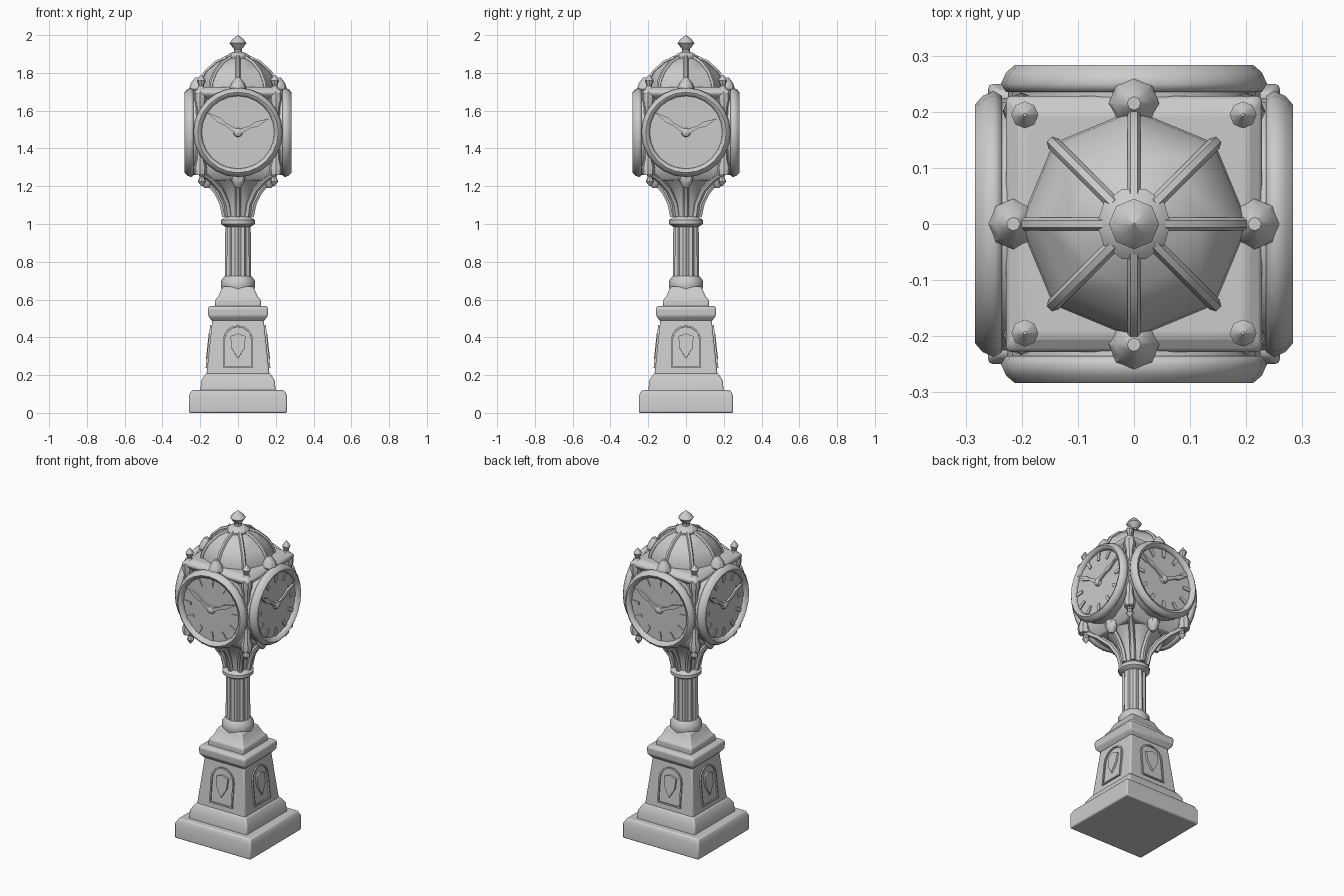
import bpy, bmesh, math
from math import pi, sin, cos, radians
from mathutils import Matrix, Vector

cube = bpy.data.objects.get("Cube")
if cube:
    bpy.data.objects.remove(cube, do_unlink=True)

stone = bpy.data.materials.new("grey_stone")
stone.use_nodes = True
GREY = (0.6, 0.6, 0.6, 1)
stone.diffuse_color = GREY
stone.node_tree.nodes["Principled BSDF"].inputs["Base Color"].default_value = GREY


def finish(name, bm, matrix=Matrix(), angle=40):
    bmesh.ops.recalc_face_normals(bm, faces=bm.faces)
    mesh = bpy.data.meshes.new(name)
    bm.to_mesh(mesh)
    bm.free()
    mesh.transform(matrix)
    mesh.materials.append(stone)
    ob = bpy.data.objects.new(name, mesh)
    bpy.context.collection.objects.link(ob)
    bpy.ops.object.select_all(action='DESELECT')
    ob.select_set(True)
    bpy.context.view_layer.objects.active = ob
    bpy.ops.object.shade_smooth_by_angle(angle=radians(angle))
    return ob


def turned(name, profile, sides=16, matrix=Matrix(), turn=0.0, flute=0.0, closed=False, angle=40):
    """Rings of (radius, height); four sides means radius is the half width."""
    bm = bmesh.new()
    rings = []
    for r, z in profile:
        ring = []
        for i in range(sides):
            a = 2 * pi * i / sides + turn
            rr = r * math.sqrt(2) if sides == 4 else r - flute * (i % 2)
            ring.append(bm.verts.new((rr * cos(a), rr * sin(a), z)))
        rings.append(ring)
    pairs = list(zip(rings, rings[1:]))
    if closed:
        pairs.append((rings[-1], rings[0]))
    else:
        bm.faces.new(rings[0])
        bm.faces.new(rings[-1])
    for lo, hi in pairs:
        for i in range(sides):
            j = (i + 1) % sides
            bm.faces.new((lo[i], lo[j], hi[j], hi[i]))
    return finish(name, bm, matrix, angle)


def square(name, profile, matrix=Matrix()):
    ob = turned(name, profile, 4, matrix, pi / 4, angle=30)
    bevel = ob.modifiers.new("worn_edges", 'BEVEL')
    bevel.width = 0.008
    bevel.segments = 2
    return ob


def plate(name, outline, depth, matrix):
    """Flat outline in local x/y, thickened along local z."""
    bm = bmesh.new()
    face = bm.faces.new([bm.verts.new((x, y, 0)) for x, y in outline])
    out = bmesh.ops.extrude_face_region(bm, geom=[face])
    for v in out["geom"]:
        if isinstance(v, bmesh.types.BMVert):
            v.co.z = depth
    return finish(name, bm, matrix)


def rod(name, points, radius, matrix):
    """Tapered square-section sweep lying in the local x/z plane."""
    bm = bmesh.new()
    rings = []
    for n, (x, z) in enumerate(points):
        p = points[max(n - 1, 0)]
        q = points[min(n + 1, len(points) - 1)]
        t = Vector((q[0] - p[0], 0, q[1] - p[1])).normalized()
        side, up = Vector((0, 1, 0)), t.cross(Vector((0, 1, 0)))
        rings.append([bm.verts.new(Vector((x, 0, z)) + radius * (side * cos(a) + up * sin(a)))
                      for a in [pi * k / 3 for k in range(6)]])
    for lo, hi in zip(rings, rings[1:]):
        for i in range(6):
            j = (i + 1) % 6
            bm.faces.new((lo[i], lo[j], hi[j], hi[i]))
    bm.faces.new(rings[0])
    bm.faces.new(rings[-1])
    return finish(name, bm, matrix, 50)


def at(x, y, z):
    return Matrix.Translation((x, y, z))


# Pedestal
square("plinth", [(0.26, 0), (0.26, 0.09), (0.245, 0.12)], Matrix.Diagonal((1, 0.96, 1, 1)))
square("pedestal_foot", [(0.2, 0.11), (0.195, 0.17), (0.17, 0.21)])
square("pedestal", [(0.167, 0.2), (0.135, 0.5)])
square("pedestal_cornice", [(0.135, 0.485), (0.157, 0.51), (0.16, 0.555), (0.15, 0.567)])
square("column_footing", [(0.122, 0.56), (0.12, 0.6), (0.105, 0.615), (0.08, 0.67)])

# Column
turned("column_base_ring", [(0.085, 0.65), (0.09, 0.67), (0.09, 0.7), (0.07, 0.725)], 12)
turned("column_shaft", [(0.07, 0.7), (0.067, 1.01)], 24, flute=0.009, angle=20)
turned("column_top_ring", [(0.068, 0.985), (0.089, 1.0), (0.089, 1.02), (0.068, 1.04)], 16)
turned("flared_neck", [(0.066, 1.03), (0.075, 1.1), (0.105, 1.18), (0.15, 1.23), (0.2, 1.28)], 16)

# Clock head
square("head_core", [(0.15, 1.23), (0.19, 1.28), (0.2, 1.34), (0.2, 1.68)])
square("head_cornice", [(0.2, 1.66), (0.228, 1.685), (0.228, 1.705), (0.2, 1.725)])

# Domed roof and its finial
DOME = [(0.205, 1.71), (0.2, 1.75), (0.17, 1.805), (0.115, 1.855), (0.05, 1.885)]
turned("dome", DOME, 8, angle=25)
turned("dome_collar", [(0.066, 1.87), (0.066, 1.885), (0.05, 1.9), (0.028, 1.91)], 10)
turned("top_finial", [(0.022, 1.9), (0.02, 1.925), (0.045, 1.957), (0.03, 1.977), (0.002, 2.0)], 8)
for k in range(8):
    rod("dome_rib", DOME, 0.012, Matrix.Rotation(k * pi / 4, 4, 'Z'))

# Arched panel outline
arch = [(-0.07, -0.1), (0.07, -0.1)] + [(0.07 * cos(pi * i / 8), 0.04 + 0.07 * sin(pi * i / 8))
                                        for i in range(9)]
shield = [(0, -0.06), (0.035, 0), (0.04, 0.06), (0, 0.075), (-0.04, 0.06), (-0.035, 0)]


def hand(length, width):
    return [(-width, 0), (-width * 0.5, length * 0.4), (-width, length * 0.6), (0, length),
            (width, length * 0.6), (width * 0.5, length * 0.4), (width, 0)]


# Everything repeated on the four sides
for k in range(4):
    turn = Matrix.Rotation(k * pi / 2, 4, 'Z')
    upright = Matrix.Rotation(pi / 2, 4, 'X')

    # Clock drum, rim, dial, hour marks and hands; local z points outward
    dial = turn @ at(0, 0, 1.485) @ upright
    turned("clock_drum", [(0.205, 0.12), (0.225, 0.2), (0.225, 0.256)], 24, dial)
    turned("clock_rim", [(0.228, 0.235), (0.237, 0.25), (0.228, 0.27), (0.213, 0.283), (0.197, 0.275),
                         (0.192, 0.255), (0.2, 0.235)], 24, dial, closed=True, angle=60)
    turned("clock_boss", [(0.026, 0.25), (0.022, 0.272), (0.01, 0.28)], 10, dial)
    for h in range(12):
        spin = dial @ Matrix.Rotation(h * pi / 6, 4, 'Z')
        plate("hour_mark", [(-0.009, 0.14), (0.009, 0.14), (0.012, 0.19), (-0.012, 0.19)], 0.008,
              spin @ at(0, 0, 0.254))
    plate("minute_hand", hand(0.2, 0.014), 0.012, dial @ Matrix.Rotation(radians(57), 4, 'Z') @ at(0, 0, 0.262))
    plate("hour_hand", hand(0.18, 0.014), 0.012, dial @ Matrix.Rotation(radians(-66), 4, 'Z') @ at(0, 0, 0.262))

    # Crest above and boss below each dial
    turned("crest", [(0.03, 1.69), (0.045, 1.715), (0.035, 1.745), (0.012, 1.775)], 8, turn @ at(0, -0.215, 0))
    turned("lower_boss", [(0.012, 1.19), (0.03, 1.215), (0.04, 1.25), (0.03, 1.27)], 8, turn @ at(0, -0.165, 0))

    # Arched panel with a raised shield
    slope = turn @ at(0, -0.151, 0.345) @ Matrix.Rotation(pi / 2 - 0.106, 4, 'X')
    ring = [(x * 1.12, y * 1.08) for x, y in arch]
    frame = plate("panel_frame", ring, 0.009, slope)
    hole = plate("panel_cutter", arch, 0.06, slope @ at(0, 0, -0.03))
    hole.hide_render = True
    hole.hide_viewport = True
    cut = frame.modifiers.new("opening", 'BOOLEAN')
    cut.object = hole
    cut.solver = 'EXACT'
    plate("panel_shield", shield, 0.012, slope)

    # Corner post, finials and curved brackets
    corner = turn @ Matrix.Rotation(pi / 4, 4, 'Z')
    turned("corner_post", [(0.03, 1.26), (0.035, 1.3), (0.022, 1.34), (0.022, 1.62), (0.034, 1.66),
                           (0.03, 1.7)], 8, corner @ at(0.283, 0, 0))
    turned("upper_finial", [(0.03, 1.7), (0.013, 1.73), (0.024, 1.76), (0.003, 1.79)], 8,
           corner @ at(0.275, 0, 0))
    turned("lower_finial", [(0.003, 1.2), (0.022, 1.225), (0.012, 1.25), (0.028, 1.28)], 8,
           corner @ at(0.27, 0, 0))
    rod("corner_bracket", [(0.07, 1.04), (0.085, 1.11), (0.13, 1.18), (0.2, 1.235), (0.27, 1.27)], 0.017, corner)
    rod("side_bracket", [(0.07, 1.04), (0.085, 1.11), (0.115, 1.17), (0.17, 1.235)], 0.016, turn)
